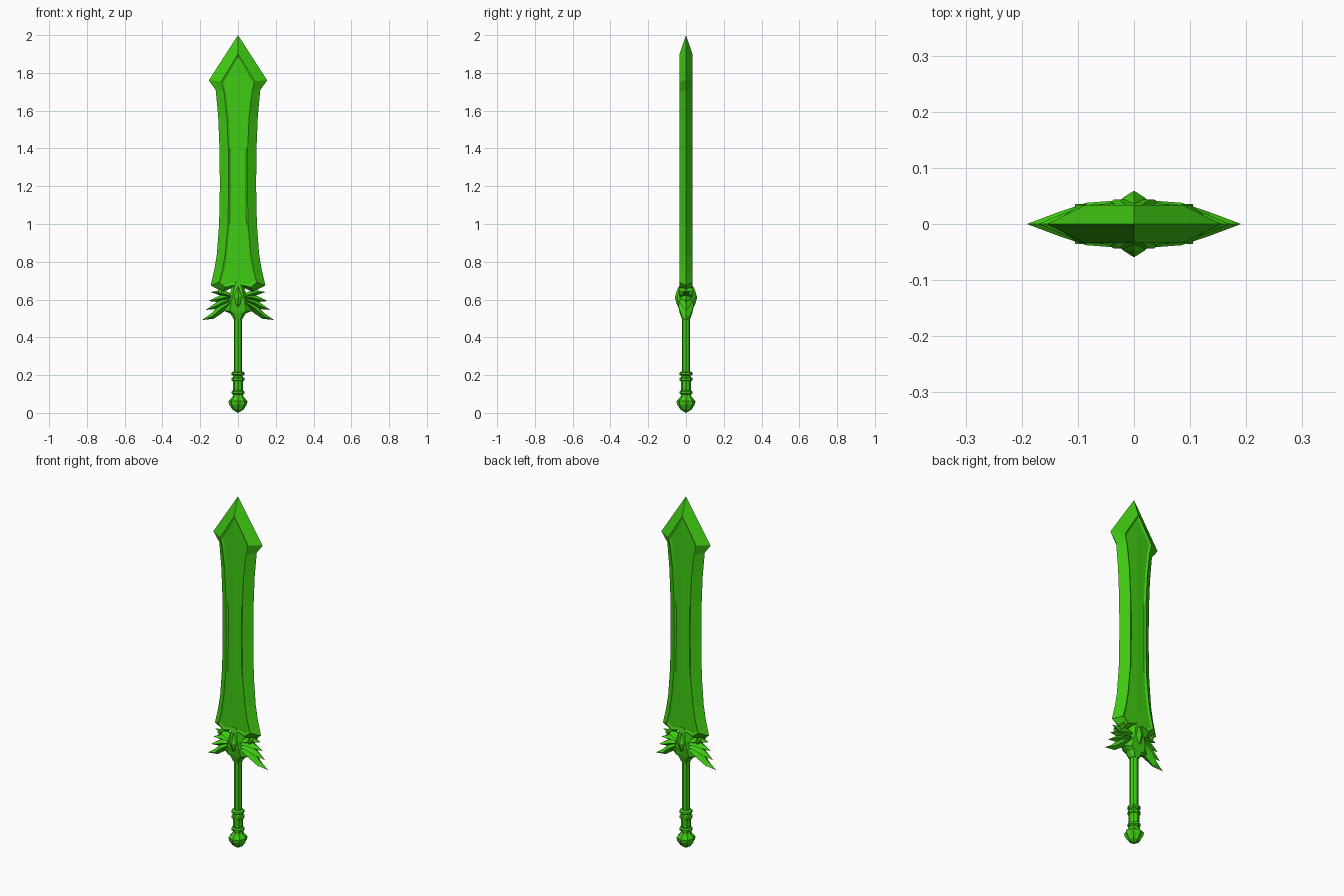
import bpy, bmesh, math
from mathutils import Vector

cube = bpy.data.objects.get("Cube")
if cube:
    bpy.data.objects.remove(cube, do_unlink=True)

green = bpy.data.materials.new("bright green")
green.use_nodes = True
COLOUR = (0.05, 0.6, 0.006, 1)
green.diffuse_color = COLOUR
green.node_tree.nodes["Principled BSDF"].inputs["Base Color"].default_value = COLOUR


def finish(name, bm):
    bmesh.ops.remove_doubles(bm, verts=bm.verts, dist=0.0003)
    bmesh.ops.dissolve_degenerate(bm, edges=bm.edges, dist=0.0002)
    bmesh.ops.recalc_face_normals(bm, faces=bm.faces)
    mesh = bpy.data.meshes.new(name)
    bm.to_mesh(mesh)
    bm.free()
    mesh.materials.append(green)
    obj = bpy.data.objects.new(name, mesh)
    bpy.context.collection.objects.link(obj)
    return obj


def loft(name, rings):
    """Skin a list of equal-length closed rings and cap both ends."""
    bm = bmesh.new()
    rows = [[bm.verts.new(p) for p in ring] for ring in rings]
    for a, b in zip(rows, rows[1:]):
        for i in range(len(a)):
            j = (i + 1) % len(a)
            bm.faces.new((a[i], a[j], b[j], b[i]))
    bm.faces.new(rows[0])
    bm.faces.new(rows[-1])
    return finish(name, bm)


def turned(name, profile, sides=8, flute=1.0):
    """Faceted turned part from (radius, z) pairs; flute pinches every other side."""
    rings = []
    for r, z in profile:
        rings.append([(r * (flute if i % 2 else 1) * math.cos(i * math.tau / sides),
                       r * (flute if i % 2 else 1) * math.sin(i * math.tau / sides), z)
                      for i in range(sides)])
    return loft(name, rings)


# Blade: cutting edge, bevel top and sunken panel, mirrored into four quarters
EDGE = [(0, 2), (.155, 1.76), (.118, 1.71), (.105, 1.57), (.098, 1.4), (.096, 1.2),
        (.1, 1), (.112, .84), (.125, .76), (.145, .675), (.08, .64), (.035, .66), (0, .66)]
RIM = [(0, 1.9), (.087, 1.757), (.074, 1.7), (.059, 1.57), (.051, 1.4), (.05, 1.2),
       (.053, 1), (.068, .84), (.082, .76), (.1, .692), (.068, .665), (.03, .675), (0, .675)]
SINK = [(0, 1.882), (.076, 1.752), (.063, 1.698), (.049, 1.57), (.042, 1.4), (.041, 1.2),
        (.044, 1), (.057, .84), (.071, .76), (.086, .7), (.062, .68), (.027, .69), (0, .69)]
bm = bmesh.new()
for sx in (-1, 1):
    for sy in (-1, 1):
        cols = [[(x * sx, y * sy, z) for x, z in line]
                for line, y in ((EDGE, 0), (RIM, .034), (SINK, .028))]
        cols.append([(0, .029 * sy, z) for x, z in SINK])
        grid = [[bm.verts.new(p) for p in col] for col in cols]
        for a, b in zip(grid, grid[1:]):
            for i in range(len(a) - 1):
                bm.faces.new((a[i], a[i + 1], b[i + 1], b[i]))
finish("blade", bm)


# Guard body: bell-shaped block with chamfered corners
def block_ring(hx, hy, z):
    quarter = [(hx, hy * .35), (hx * .6, hy)]
    pts = quarter + [(-x, y) for x, y in reversed(quarter)]
    pts += [(-x, -y) for x, y in pts]
    return [(x, y, z) for x, y in pts]


loft("guard_body", [block_ring(*r) for r in (
    (.022, .022, .495), (.04, .032, .525), (.072, .036, .54), (.06, .044, .585),
    (.045, .044, .625), (.03, .036, .67), (.012, .03, .695))])

# Pointed boss on each face of the guard
for side, sy in (("front", -1), ("back", 1)):
    def boss(scale, y):
        return [(x * scale, y * sy, .61 + z * scale)
                for x, z in ((0, .065), (.03, .01), (.018, -.04), (0, -.06),
                             (-.018, -.04), (-.03, .01))]
    loft(side + "_boss", [boss(1, .034), boss(.65, .047), boss(.02, .059)])


# Winged guard: swept feathers with diamond cross-sections
def feather(name, points, width, depth, sx):
    path = [Vector((x * sx, 0, z)) for x, z in points]
    rings = []
    for i, p in enumerate(path):
        d = (path[min(i + 1, len(path) - 1)] - path[max(i - 1, 0)]).normalized()
        n = Vector((-d.z, 0, d.x))
        t = (.85, 1, .7, .01)[i]
        y = Vector((0, depth * (1, .9, .5, .01)[i], 0))
        rings.append([p + n * width * t, p + y, p - n * width * t, p - y])
    loft(name, rings)


FEATHERS = [
    ([(.03, .59), (.085, .555), (.135, .512), (.19, .492)], .022, .042),
    ([(.03, .6), (.08, .585), (.125, .562), (.17, .545)], .019, .038),
    ([(.03, .61), (.075, .61), (.115, .6), (.155, .592)], .018, .037),
    ([(.03, .615), (.07, .63), (.105, .637), (.145, .64)], .016, .035),
]
for side, sx in (("left", 1), ("right", -1)):
    for i, (pts, width, depth) in enumerate(FEATHERS):
        feather(f"{side}_guard_feather_{i + 1}", pts, width, depth, sx)
    # Small raised stud where the wing meets the blade
    stud = [(.095, .66), (.105, .645), (.095, .625), (.085, .645)]
    loft(side + "_wing_stud", [[(x * sx, y, z) for x, z in stud] for y in (-.036, .036)])

# Grip, collars and pommel
turned("grip", [(.022, .09), (.022, .51)])
turned("lower_grip", [(.022, .1), (.027, .13), (.027, .19), (.022, .2)])
for name, z in (("upper_collar", .208), ("middle_collar", .178), ("lower_collar", .108)):
    turned(name, [(.024, z - .012), (.034, z - .006), (.034, z + .006), (.024, z + .012)])
turned("pommel", [(.022, .105), (.03, .085), (.05, .062), (.047, .045),
                  (.03, .018), (.001, 0)], sides=16, flute=.85)
